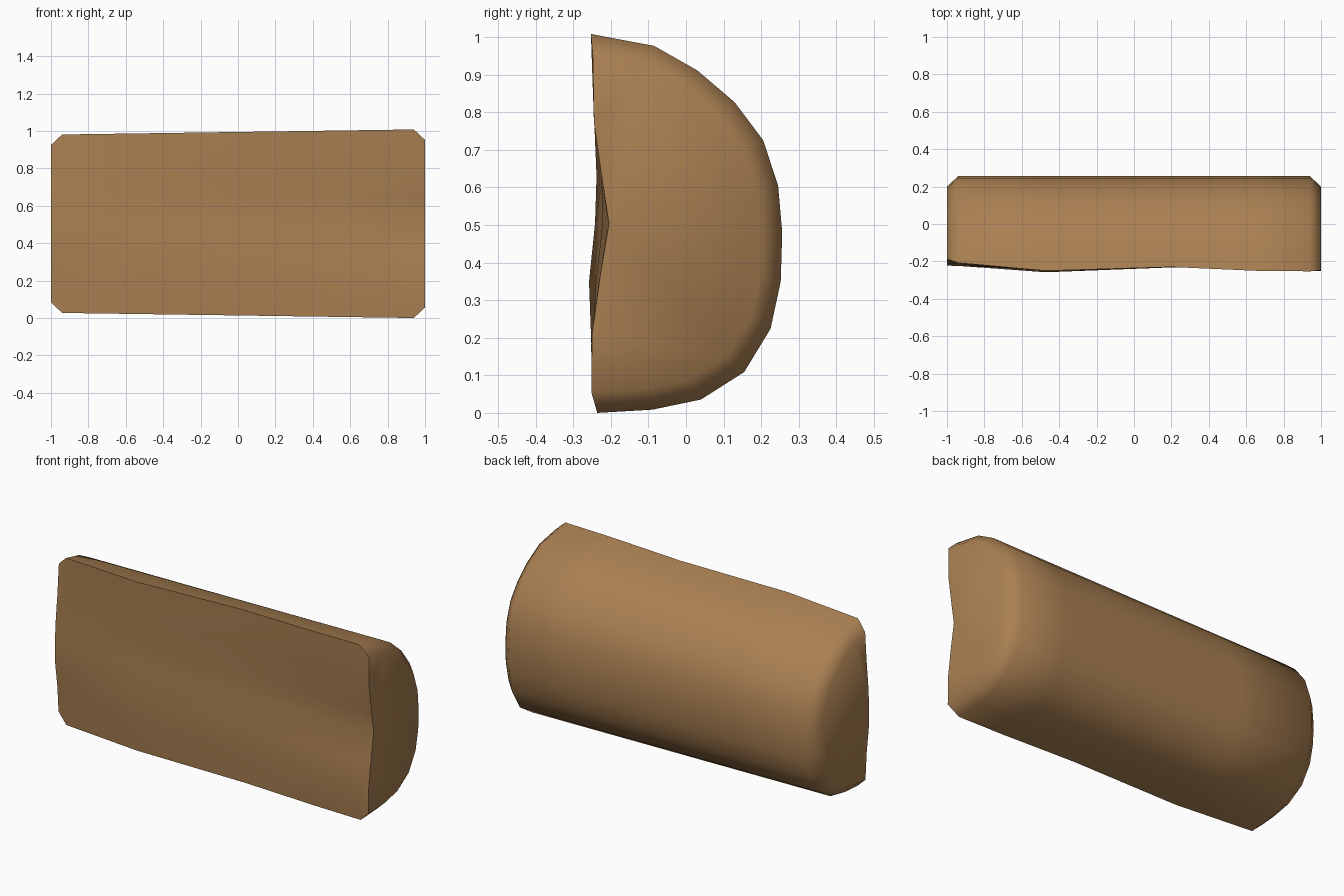
import bpy, bmesh, math

wood = bpy.data.materials.new("light brown wood")
wood.diffuse_color = (0.40, 0.216, 0.084, 1)

# Rounded bark side, (y, z) from top edge round to bottom edge
ARC = [(-0.085, 0.975), (0.03, 0.91), (0.13, 0.825), (0.205, 0.725),
       (0.245, 0.605), (0.256, 0.48), (0.252, 0.35), (0.225, 0.225),
       (0.155, 0.11), (0.04, 0.037), (-0.09, 0.01)]
# Wavy split face: heights as fractions, then y depth at each station along x
HEIGHTS = [0.0, 0.17, 0.34, 0.5, 0.63, 0.8, 1.0]
STATIONS = [
    (-1.00, [-0.190, -0.200, -0.220, -0.222, -0.215, -0.200, -0.187]),
    (-0.94, [-0.205, -0.212, -0.224, -0.225, -0.218, -0.212, -0.208]),
    (-0.47, [-0.240, -0.252, -0.258, -0.242, -0.238, -0.245, -0.250]),
    (0.20, [-0.225, -0.230, -0.232, -0.220, -0.220, -0.228, -0.230]),
    (0.65, [-0.236, -0.250, -0.240, -0.222, -0.225, -0.242, -0.250]),
    (0.94, [-0.236, -0.253, -0.233, -0.207, -0.225, -0.246, -0.253]),
    (1.00, [-0.252, -0.250, -0.229, -0.205, -0.223, -0.245, -0.248]),
]

bm = bmesh.new()
rings = []
for x, depths in STATIONS:
    inset = 0.056 if abs(x) > 0.99 else 0.0          # bevelled ends
    size = 0.975 + 0.027 * max(-0.94, min(0.94, x)) / 0.94
    half = size / 2 + 0.003 - inset
    shrink = half / 0.5025
    ring = [(y, 0.504 + (h - 0.5) * 2 * half) for h, y in zip(HEIGHTS, depths)]
    for y, z in ARC:
        ky = (0.256 - inset + 0.25) / 0.506
        ring.append((-0.25 + (y + 0.25) * ky, 0.504 + (z - 0.504) * shrink))
    rings.append([bm.verts.new((x, y, z)) for y, z in ring])

# Skin between rings, then both end caps
for a, b in zip(rings, rings[1:]):
    n = len(a)
    for i in range(n):
        j = (i + 1) % n
        bm.faces.new((a[i], a[j], b[j], b[i]))
bm.faces.new(rings[0])
bm.faces.new(rings[-1])
bmesh.ops.recalc_face_normals(bm, faces=bm.faces[:])
low = min(v.co.z for v in bm.verts)
bmesh.ops.translate(bm, verts=bm.verts[:], vec=(0, 0, -low))

mesh = bpy.data.meshes.new("split_log")
bm.to_mesh(mesh)
bm.free()
log = bpy.data.objects.new("split_log", mesh)
bpy.context.collection.objects.link(log)
mesh.materials.append(wood)

# Smooth bark and soft ends, crisp split edges
bpy.context.view_layer.objects.active = log
log.select_set(True)
bpy.ops.object.shade_smooth_by_angle(angle=math.radians(60))
